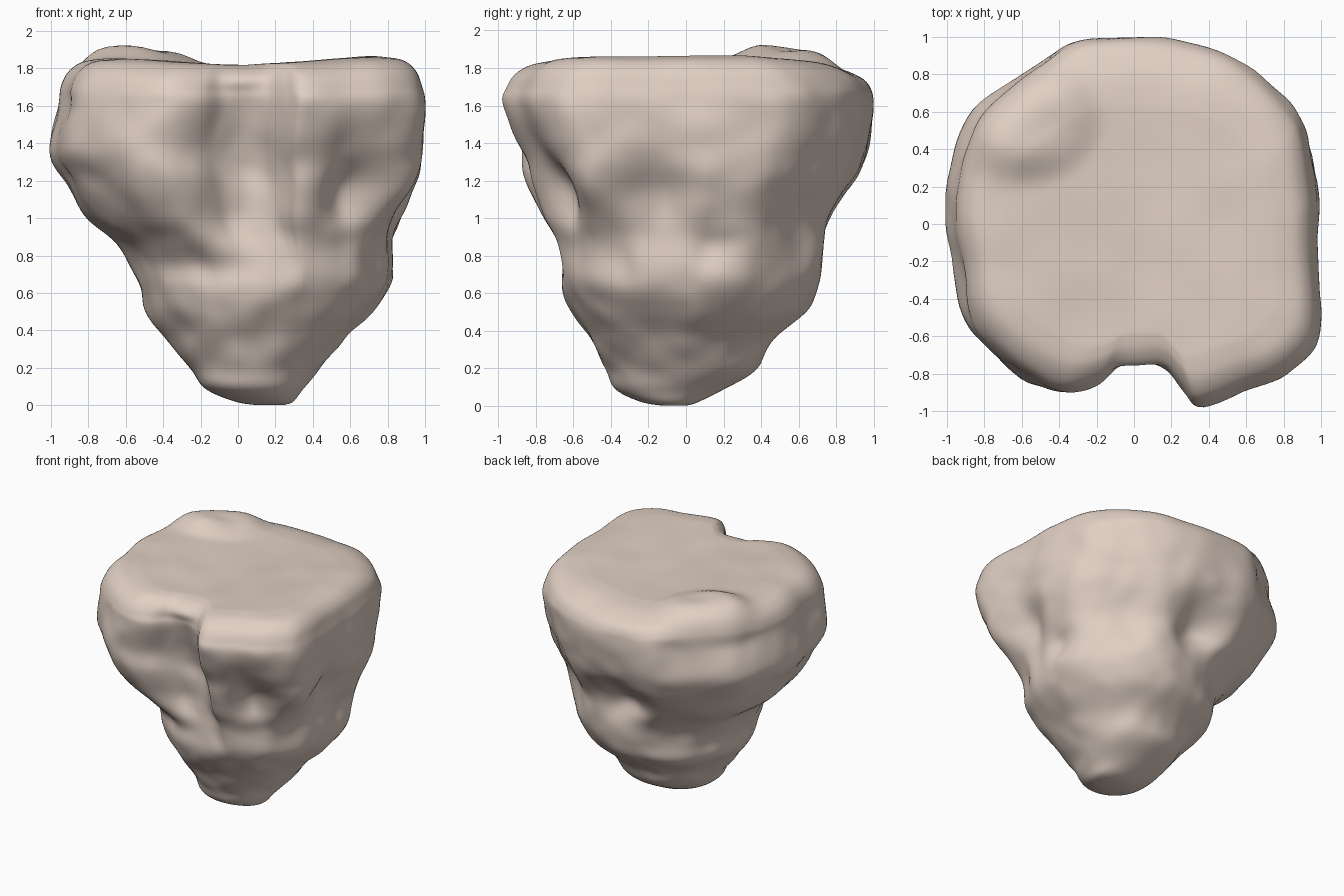
import bpy, bmesh, math
from mathutils import Vector, noise

if "Cube" in bpy.data.objects:
    bpy.data.objects.remove(bpy.data.objects["Cube"])

# Plan outline of the wide upper block, with the notch in the front edge
OUTLINE = [(.98, .1), (.93, .45), (.86, .6), (.7, .77), (.5, .91), (.25, .97), (0, 1),
           (-.3, .98), (-.5, .87), (-.82, .62), (-.95, .38), (-1, .03), (-.95, -.25),
           (-.92, -.48), (-.82, -.65), (-.6, -.82), (-.4, -.91), (-.22, -.86), (-.1, -.76),
           (.02, -.73), (.15, -.78), (.25, -.9), (.35, -.99), (.6, -.9), (.8, -.83),
           (.96, -.68), (1, -.5), (.98, -.2)]
# Side profile: z, x min, x max, y min, y max
LEVELS = [(.0, .1, .24, -.12, .0), (.02, -.02, .29, -.24, .06), (.09, -.18, .33, -.38, .18),
          (.2, -.26, .42, -.43, .35), (.35, -.38, .57, -.51, .46), (.5, -.5, .73, -.6, .64),
          (.65, -.53, .82, -.67, .71), (.85, -.63, .84, -.71, .79), (1.0, -.82, .91, -.78, .84),
          (1.2, -.93, .98, -.86, .94), (1.37, -1.02, 1, -.91, .98), (1.6, -.96, 1, -.99, 1),
          (1.7, -.95, .98, -.97, .99), (1.78, -.91, .95, -.92, .93), (1.835, -.83, .88, -.83, .8),
          (1.855, -.7, .76, -.72, .64)]
# Hollows and bulges in the sides: angle, z, amount, angular width, height
DENTS = [(270, 1.8, .1, 9, .12), (280, 1.3, -.04, 10, .15), (308, 1.15, -.15, 8, .2),
         (262, .95, -.04, 8, .15), (242, 1.2, .09, 14, .28), (240, .74, -.06, 20, .08),
         (328, .9, -.05, 7, .2), (340, .45, -.04, 12, .15), (346, 1.1, -.10, 10, .22),
         (7, .87, -.05, 6, .12), (48, 1.05, -.09, 16, .32), (20, 1.0, .02, 7, .3),
         (45, .14, .14, 50, .14), (91, 1.0, -.18, 13, .2), (125, .8, -.05, 20, .15)]
SEG, SIDE, CAP = 160, 100, 26


def catmull(rows, t):
    """Smooth value along a list of tuples, t in 0..1."""
    f = t * (len(rows) - 1)
    i = min(int(f), len(rows) - 2)
    u = f - i
    p = [Vector(rows[min(max(i + k, 0), len(rows) - 1)]) for k in (-1, 0, 1, 2)]
    return (p[1] * 2 + (p[2] - p[0]) * u + (p[0] * 2 - p[1] * 5 + p[2] * 4 - p[3]) * u * u
            + (p[1] * 3 - p[0] - p[2] * 3 + p[3]) * u ** 3) * .5


def gauss(d, w):
    return math.exp(-(d / w) ** 2)


def smooth(a, b, x):
    t = min(max((x - a) / (b - a), 0), 1)
    return t * t * (3 - 2 * t)


def plan_point(k, z):
    """Unit outline point: round near the tip, notched block near the top."""
    closed = OUTLINE + OUTLINE[:1]
    p = catmull(closed, k / SEG)
    a = math.atan2(p.y, p.x)
    r = (abs(math.cos(a)) ** 2.1 + abs(math.sin(a)) ** 2.1) ** (-1 / 2.1)
    return p.lerp(Vector((math.cos(a) * r, math.sin(a) * r)), 1 - smooth(.55, 1.3, z)), math.degrees(a)


def side_point(t, k):
    z, x0, x1, y0, y1 = catmull(LEVELS, t)
    p, deg = plan_point(k, z)
    s = 1
    for a, dz, amt, wa, wz in DENTS:
        s += amt * 1.2 * gauss((deg - a + 180) % 360 - 180, wa * 1.2) * gauss(z - dz, wz)
    v = Vector(((x0 + x1) / 2 + p.x * s * (x1 - x0) / 2, (y0 + y1) / 2 + p.y * s * (y1 - y0) / 2, z))
    n = noise.noise(v * 3.2) * .015 + noise.noise(v * 6.5 + Vector((5, 2, 1))) * .015
    n *= smooth(0, .3, z) * (1 - smooth(1.6, 1.8, z))
    return v + Vector((p.x, p.y, 0)).normalized() * n


def top_lift(v):
    """Raised knoll at the back left and a slightly dished middle."""
    w = smooth(1.6, 1.84, v.z)
    d = math.hypot((v.x + .6) / 1.15, v.y - .58)
    knoll = .08 * (1 - smooth(.16, .4, d)) - .03 * gauss(math.hypot(v.x + .42, v.y - .5), .12)
    dish = -.035 * gauss(v.x, .45)
    edge = .012 * smooth(.4, .8, v.x)
    return w * (knoll + dish + edge + .008 * noise.noise(v * 4))


bm = bmesh.new()
rings = [[side_point(j / SIDE, k) for k in range(SEG)] for j in range(SIDE + 1)]
# Flat top made of shrinking copies of the last ring
for c in range(1, CAP):
    f = 1 - c / CAP
    rings.append([Vector((v.x * f, v.y * f, v.z)) for v in rings[SIDE]])
rings = [[bm.verts.new(v + Vector((0, 0, top_lift(v)))) for v in ring] for ring in rings]
for lo, hi in zip(rings, rings[1:]):
    for k in range(SEG):
        n = (k + 1) % SEG
        bm.faces.new((lo[k], lo[n], hi[n], hi[k]))
bm.faces.new(rings[0][::-1])
bm.faces.new(rings[-1])
bmesh.ops.recalc_face_normals(bm, faces=bm.faces)
for f in bm.faces:
    f.smooth = True

mesh = bpy.data.meshes.new("rock")
bm.to_mesh(mesh)
bm.free()
rock = bpy.data.objects.new("rock", mesh)
bpy.context.collection.objects.link(rock)
soften = rock.modifiers.new("soften", 'SMOOTH')
soften.factor = .5
soften.iterations = 3

# Warm sandstone colour
stone = bpy.data.materials.new("stone")
stone.diffuse_color = (.75, .63, .55, 1)
stone.use_nodes = True
stone.node_tree.nodes["Principled BSDF"].inputs["Base Color"].default_value = stone.diffuse_color
mesh.materials.append(stone)
